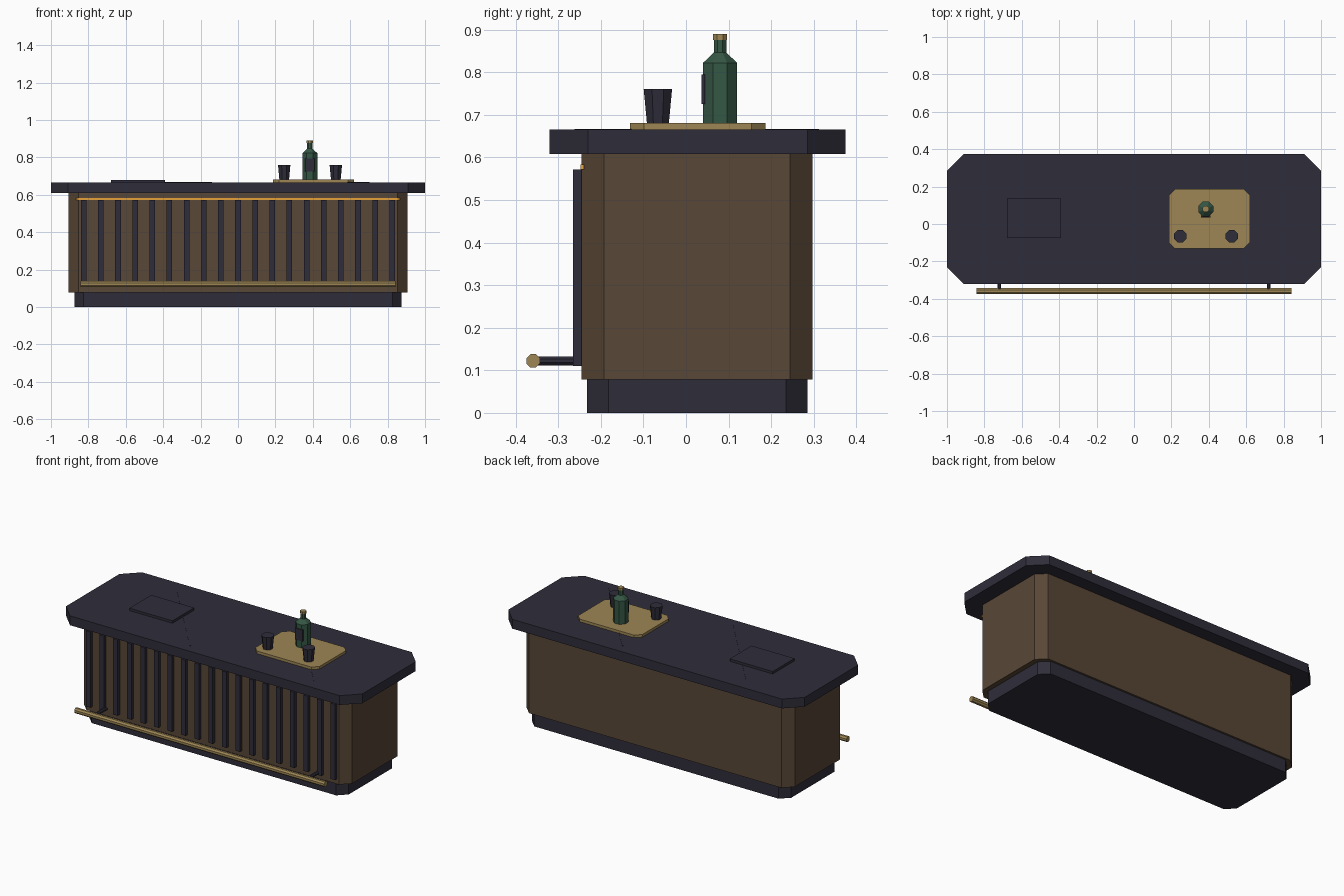
import bpy, bmesh
from math import pi, atan2, hypot
from mathutils import Matrix

cube = bpy.data.objects.get("Cube")
if cube:
    bpy.data.objects.remove(cube, do_unlink=True)


def material(name, rgb):
    m = bpy.data.materials.new(name)
    m.use_nodes = True
    m.diffuse_color = (*rgb, 1)
    m.node_tree.nodes["Principled BSDF"].inputs["Base Color"].default_value = (*rgb, 1)
    return m


NAVY = material("dark navy", (0.028, 0.026, 0.042))
WOOD = material("brown wood", (0.098, 0.063, 0.037))
BRASS = material("brass", (0.34, 0.24, 0.09))
GREEN = material("bottle green", (0.036, 0.095, 0.06))
AMBER = material("amber glow", (0.8, 0.36, 0.04))


def finish(name, bm, mat):
    bmesh.ops.recalc_face_normals(bm, faces=bm.faces)
    mesh = bpy.data.meshes.new(name)
    bm.to_mesh(mesh)
    bm.free()
    mesh.materials.append(mat)
    ob = bpy.data.objects.new(name, mesh)
    bpy.context.collection.objects.link(ob)
    return ob


def box(name, mat, x, y, z, cut=0):
    """Box between (min, max) pairs, with its four upright edges chamfered by cut."""
    bm = bmesh.new()
    bmesh.ops.create_cube(bm, size=1)
    for v in bm.verts:
        v.co = [lim[1] if c > 0 else lim[0] for c, lim in zip(v.co, (x, y, z))]
    if cut:
        upright = [e for e in bm.edges if abs(e.verts[0].co.z - e.verts[1].co.z) > 1e-4]
        bmesh.ops.bevel(bm, geom=upright, offset=cut, segments=1, affect='EDGES')
    return finish(name, bm, mat)


def lathe(name, mat, profile, sides, place):
    """Stack of rings from (radius, height) pairs, capped at both ends."""
    bm = bmesh.new()
    rings = []
    for r, h in profile:
        ring = bmesh.ops.create_circle(bm, segments=sides, radius=r,
                                       matrix=Matrix.Translation((0, 0, h)) @ Matrix.Rotation(pi / sides, 4, 'Z'))
        rings.append(ring["verts"])
    for a, b in zip(rings, rings[1:]):
        for i in range(sides):
            j = (i + 1) % sides
            bm.faces.new((a[i], a[j], b[j], b[i]))
    bm.faces.new(rings[0])
    bm.faces.new(rings[-1])
    bm.transform(place)
    return finish(name, bm, mat)


# Counter: plinth, body and top
box("plinth", NAVY, (-0.875, 0.875), (-0.232, 0.285), (0, 0.078), 0.05)
box("body", WOOD, (-0.905, 0.905), (-0.245, 0.297), (0.078, 0.61), 0.053)
box("countertop", NAVY, (-1, 1), (-0.32, 0.375), (0.608, 0.665), 0.09)

# Front slats and the glowing strip above them
SLATS = 19
for i in range(SLATS):
    x = -0.825 + 1.65 * i / (SLATS - 1)
    box("front_slat", NAVY, (x - 0.015, x + 0.015), (-0.265, -0.243), (0.11, 0.572))
box("light_strip", AMBER, (-0.865, 0.865), (-0.248, -0.24), (0.571, 0.583))

# Foot rail on two brackets
lathe("foot_rail", BRASS, [(0.017, -0.843), (0.017, 0.843)], 8,
      Matrix.Translation((0, -0.359, 0.122)) @ Matrix.Rotation(pi / 2, 4, 'Y'))
for side in (-1, 1):
    lathe("rail_bracket", NAVY, [(0.011, 0), (0.011, 0.12)], 8,
          Matrix.Translation((side * 0.72, -0.24, 0.122)) @ Matrix.Rotation(pi / 2, 4, 'X'))

# Thin diagonal veins and the mat on the top
for x0, x1 in ((-0.63, -0.14), (0.21, 0.70)):
    dx, dy = x1 - x0, -0.57
    half = hypot(dx, dy) / 2
    vein = box("top_vein", NAVY, (-half, half), (-0.003, 0.003), (0.664, 0.667))
    vein.location = ((x0 + x1) / 2, 0.025, 0)
    vein.rotation_euler.z = atan2(dy, dx)
box("bar_mat", NAVY, (-0.68, -0.39), (-0.075, 0.135), (0.664, 0.68))

# Tray with bottle and two glasses
box("tray", BRASS, (0.187, 0.62), (-0.132, 0.187), (0.664, 0.681), 0.033)
at_bottle = Matrix.Translation((0.384, 0.08, 0))
lathe("bottle", GREEN, [(0.043, 0.681), (0.043, 0.822), (0.016, 0.846), (0.016, 0.877)], 8, at_bottle)
lathe("bottle_cap", BRASS, [(0.018, 0.876), (0.018, 0.89)], 8, at_bottle)
box("bottle_label", NAVY, (0.358, 0.41), (0.036, 0.045), (0.725, 0.795))
for x in (0.247, 0.523):
    lathe("glass", NAVY, [(0.028, 0.681), (0.036, 0.76)], 8, Matrix.Translation((x, -0.066, 0)))
